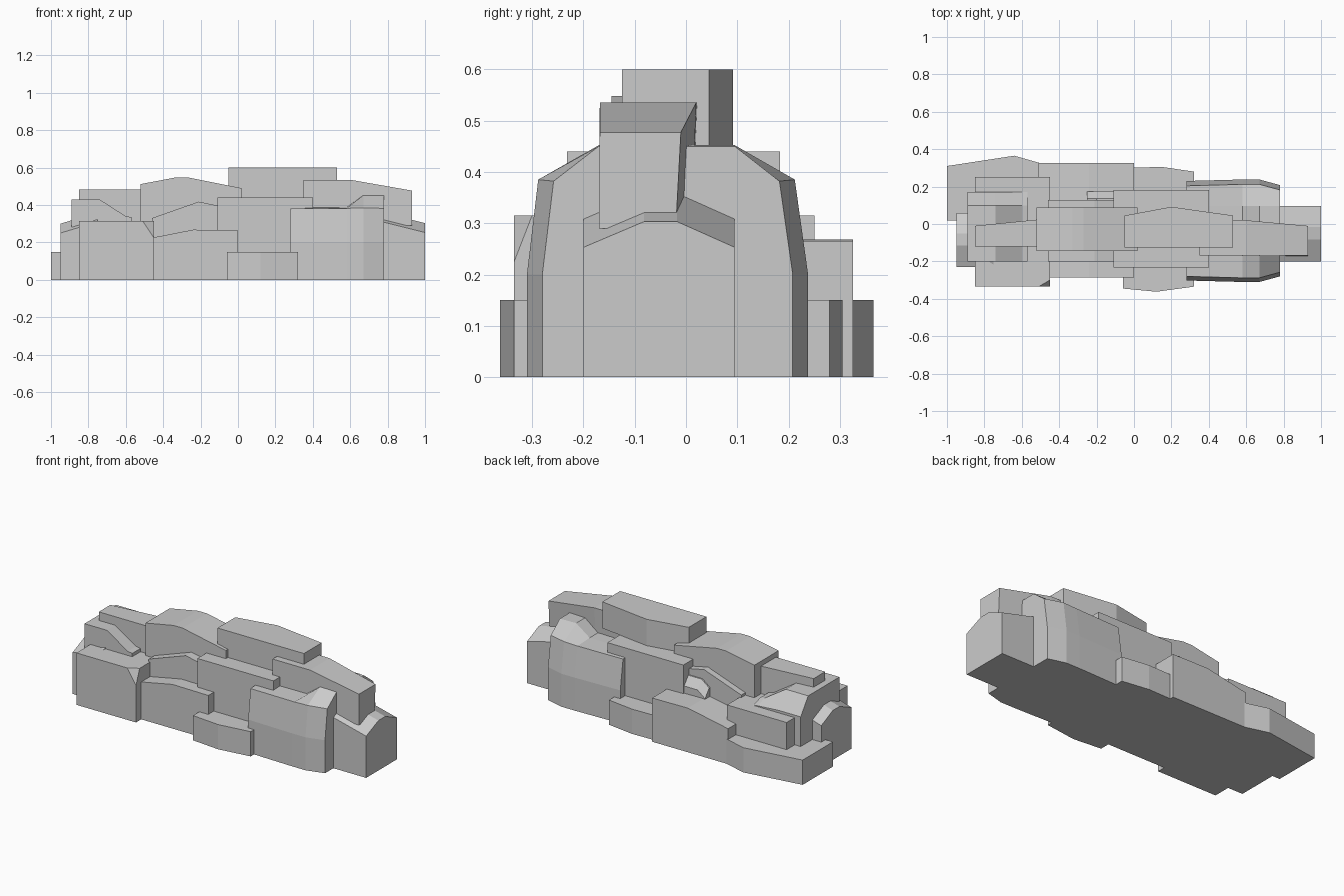
import bpy

if "Cube" in bpy.data.objects:
    bpy.data.objects.remove(bpy.data.objects["Cube"])


def make(name, verts, faces):
    import bmesh
    mesh = bpy.data.meshes.new(name)
    mesh.from_pydata(verts, [], faces)
    bm = bmesh.new()
    bm.from_mesh(mesh)
    bmesh.ops.recalc_face_normals(bm, faces=bm.faces)
    bm.to_mesh(mesh)
    bm.free()
    ob = bpy.data.objects.new(name, mesh)
    bpy.context.collection.objects.link(ob)
    return ob


def loft(name, rings):
    """Join equal-length closed rings of 3D points and cap both ends."""
    n = len(rings[0])
    faces = [tuple(range(n)), tuple(range((len(rings) - 1) * n, len(rings) * n))]
    for r in range(len(rings) - 1):
        for i in range(n):
            j = (i + 1) % n
            faces.append((r * n + i, r * n + j, (r + 1) * n + j, (r + 1) * n + i))
    return make(name, [p for ring in rings for p in ring], faces)


def slab_side(name, top, y0, y1, z0=0.0):
    """Slab with an x-z top line, extruded along y."""
    prof = top + [(top[-1][0], z0), (top[0][0], z0)]
    return loft(name, [[(x, y, z) for x, z in prof] for y in (y0, y1)])


def slab_plan(name, outline, z0, z1):
    """Slab with an x-y outline, extruded along z."""
    return loft(name, [[(x, y, z) for x, y in outline] for z in (z0, z1)])


def loft_x(name, sections):
    """Sections are (x, [(y, z), ...])."""
    return loft(name, [[(x, y, z) for y, z in s] for x, s in sections])


# low ground stones
slab_plan("ground_stone_middle", [(-0.06, -0.345), (0.12, -0.362), (0.32, -0.335),
          (0.32, 0.28), (0.15, 0.305), (-0.06, 0.3)], 0, 0.15)
slab_plan("ground_stone_back_left", [(-1, 0.02), (-0.5, 0.02), (-0.5, 0.325),
          (-0.64, 0.365), (-1, 0.31)], 0, 0.15)
slab_side("wide_slab", [(-0.51, 0.215), (-0.24, 0.268), (0, 0.265)], -0.285, 0.325)

# left block with a notched front right corner
loft("left_block", [
    [(-0.85, -0.335, 0), (-0.45, -0.335, 0), (-0.45, -0.335, 0), (-0.45, 0.25, 0), (-0.85, 0.25, 0)],
    [(-0.85, -0.335, 0.225), (-0.45, -0.335, 0.225), (-0.45, -0.335, 0.225),
     (-0.45, 0.25, 0.225), (-0.85, 0.25, 0.225)],
    [(-0.85, -0.335, 0.315), (-0.51, -0.335, 0.315), (-0.45, -0.3, 0.315),
     (-0.45, 0.25, 0.315), (-0.85, 0.25, 0.315)]])

# end stones with rounded tops


def end_stone(name, x0, x1, y0, y1, low, rise):
    def ring(dz):
        w = y1 - y0
        return [(y0, 0), (y0, low + dz), (y0 + 0.4 * w, low + 0.05 + dz),
                (y0 + 0.62 * w, low + 0.05 + dz), (y1, low + dz), (y1, 0)]
    return loft_x(name, [(x0, ring(rise)), (x1, ring(0))])


end_stone("right_end_stone", 0.6, 1.0, -0.2, 0.095, 0.253, 0.1)
end_stone("left_end_stone", -0.75, -0.95, -0.23, 0.06, 0.25, 0.06)

# vaulted stone on the left
loft_x("left_vaulted_stone", [
    (x, [(-0.2, 0), (-0.2, z), (0.1, z), (0.172, z - d), (0.172, 0)])
    for x, z, d in [(-0.89, 0.43, 0.1), (-0.74, 0.43, 0.1), (-0.6, 0.34, 0.02), (-0.57, 0.335, 0.02)]])

# big faceted block on the right


def big_ring(inset, shoulder, top):
    a, b = -0.31 + inset, 0.238 - inset
    return [(a, 0), (a, 0.2), (a + 0.022, shoulder), (-0.17, top), (0.095, top),
            (b - 0.026, shoulder), (b, 0.2), (b, 0)]


loft_x("right_block", [(0.28, big_ring(0.008, 0.38, 0.385)), (0.58, big_ring(0, 0.382, 0.387)),
                       (0.67, big_ring(0, 0.385, 0.452)), (0.78, big_ring(0.03, 0.382, 0.45))])

# middle layer
slab_side("centre_block", [(-0.11, 0.44), (0.4, 0.44)], -0.232, 0.183)
slab_side("centre_left_slab", [(-0.46, 0.33), (-0.21, 0.418), (-0.11, 0.397), (-0.08, 0.39)], -0.2, 0.127)
loft_x("small_wedge", [(x, [(0.1, 0.2), (0.1, z), (0.135, z), (0.175, z - 0.05), (0.175, 0.2)])
                       for x, z in [(-0.25, 0.32), (-0.2, 0.36), (-0.09, 0.36)]])

# upper layer
loft_x("upper_right_slab", [
    (x, [(-0.17, 0.29), (-0.168, z), (y, z), (y - 0.01, 0.29)])
    for x, z, y in [(0.35, 0.535, 0.025), (0.6, 0.535, 0.02), (0.93, 0.477, -0.01)]])
slab_side("upper_middle_slab", [(-0.52, 0.512), (-0.33, 0.548), (-0.27, 0.548), (0.02, 0.49)], -0.145, 0.088, 0.3)
slab_plan("upper_left_slab", [(-0.85, -0.12), (-0.5, -0.12), (-0.5, 0.025), (-0.85, -0.01)], 0.3, 0.482)
slab_plan("top_slab", [(-0.05, -0.125), (0.53, -0.125), (0.53, 0.045), (0.2, 0.092), (-0.05, 0.045)], 0.44, 0.6)
